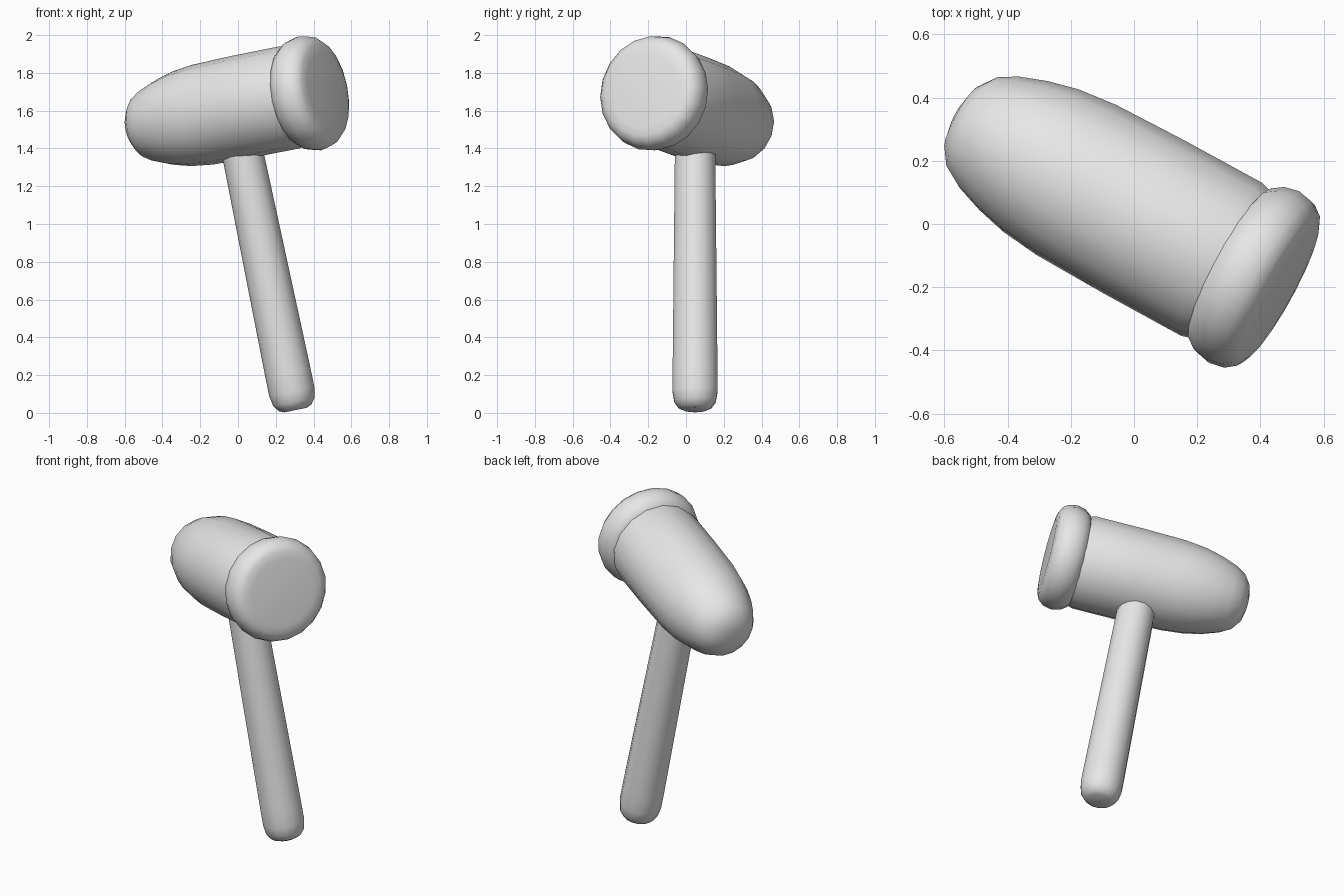
import bpy
import bmesh
import math
from mathutils import Matrix, Vector

cube = bpy.data.objects.get("Cube")
if cube:
    bpy.data.objects.remove(cube, do_unlink=True)

grey = bpy.data.materials.new("light grey")
grey.use_nodes = True
grey.diffuse_color = (0.8, 0.8, 0.8, 1)
grey.node_tree.nodes["Principled BSDF"].inputs["Base Color"].default_value = (0.8, 0.8, 0.8, 1)


def lathe(name, profile, sides, origin, axis, up):
    """Spin (distance, radius) points around an axis; both ends are closed flat."""
    z = axis.normalized()
    y = z.cross(up).normalized()
    x = y.cross(z)
    frame = Matrix((x, y, z)).transposed()
    bm = bmesh.new()
    rings = []
    for dist, radius in profile:
        ring = []
        for i in range(sides):
            a = math.tau * i / sides
            local = Vector((radius * math.cos(a), radius * math.sin(a), dist))
            ring.append(bm.verts.new(origin + frame @ local))
        rings.append(ring)
    for low, high in zip(rings, rings[1:]):
        for i in range(sides):
            j = (i + 1) % sides
            bm.faces.new((low[i], low[j], high[j], high[i]))
    bm.faces.new(rings[0][::-1])
    bm.faces.new(rings[-1])
    mesh = bpy.data.meshes.new(name)
    bm.to_mesh(mesh)
    bm.free()
    mesh.materials.append(grey)
    obj = bpy.data.objects.new(name, mesh)
    bpy.context.collection.objects.link(obj)
    bpy.ops.object.select_all(action="DESELECT")
    obj.select_set(True)
    bpy.context.view_layer.objects.active = obj
    bpy.ops.object.shade_smooth_by_angle(angle=math.radians(50))
    return obj


head_axis = Vector((0.862, -0.471, 0.172))
handle_axis = Vector((-0.202, 0, 0.98))
rim_centre = Vector((0.38, -0.168, 1.692))

# Head barrel, tapering to a blunt rounded back
lathe("head_barrel",
      [(-1.085, 0.05), (-1.07, 0.11), (-1.03, 0.165), (-0.97, 0.2),
       (-0.88, 0.232), (-0.78, 0.256), (-0.65, 0.27), (-0.4, 0.275),
       (-0.12, 0.275), (-0.03, 0.25)],
      16, rim_centre, head_axis, handle_axis)

# Wide rounded striking rim
lathe("striking_rim",
      [(-0.1, 0.24), (-0.085, 0.272), (-0.05, 0.297), (0, 0.308),
       (0.05, 0.298), (0.082, 0.274), (0.095, 0.245), (0.1, 0.2)],
      20, rim_centre, head_axis, handle_axis)

# Handle with a rounded butt, running up into the barrel
lathe("handle",
      [(0, 0.06), (0.012, 0.088), (0.045, 0.112), (0.1, 0.122),
       (0.2, 0.122), (1.55, 0.108)],
      14, Vector((0.305, 0.048, 0.015)), handle_axis, Vector((1, 0, 0)))
